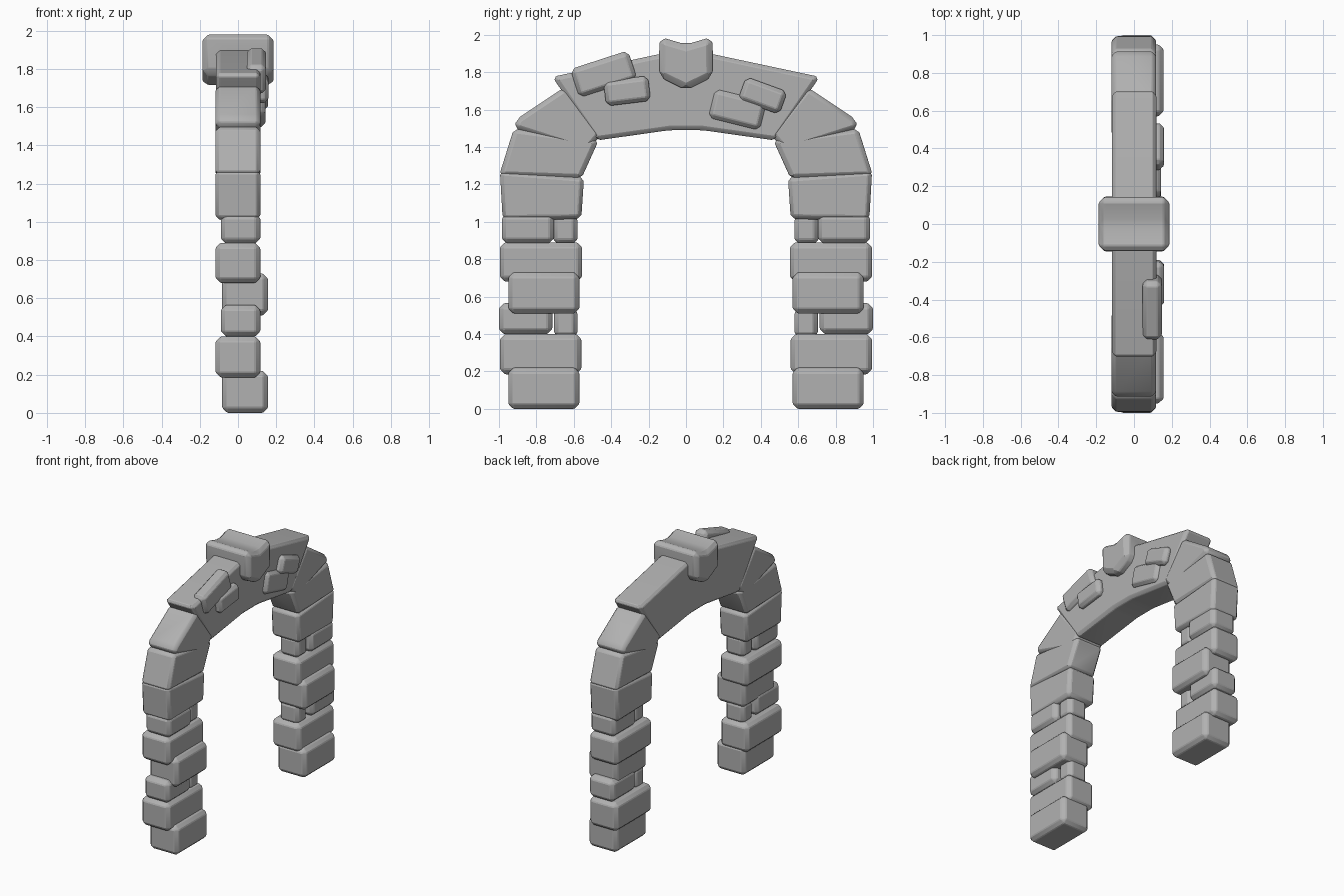
import bpy, bmesh
from math import cos, sin, radians

if "Cube" in bpy.data.objects:
    bpy.data.objects.remove(bpy.data.objects["Cube"])

# dark grey stone
stone_mat = bpy.data.materials.new("stone")
stone_mat.diffuse_color = (0.44, 0.44, 0.44, 1)
stone_mat.use_nodes = True
stone_mat.node_tree.nodes["Principled BSDF"].inputs["Base Color"].default_value = stone_mat.diffuse_color


def prism(name, profile, x0, x1, bevel=0.027, mirror=False):
    """Extrude a (y, z) outline from x0 to x1 and chamfer its edges."""
    pts = [(-y, z) for y, z in profile] if mirror else profile
    bm = bmesh.new()
    face = bm.faces.new([bm.verts.new((x0, y, z)) for y, z in pts])
    ext = bmesh.ops.extrude_face_region(bm, geom=[face])
    moved = [g for g in ext["geom"] if isinstance(g, bmesh.types.BMVert)]
    bmesh.ops.translate(bm, verts=moved, vec=(x1 - x0, 0, 0))
    bmesh.ops.recalc_face_normals(bm, faces=bm.faces[:])
    bmesh.ops.bevel(bm, geom=bm.edges[:], offset=bevel, segments=1,
                    profile=0.5, affect='EDGES', clamp_overlap=True)
    bmesh.ops.recalc_face_normals(bm, faces=bm.faces[:])
    # soften the chamfers a little
    corner = [e for e in bm.edges if len(e.link_faces) == 2
              and e.calc_face_angle() > radians(30)]
    bmesh.ops.bevel(bm, geom=corner, offset=bevel * 0.2, segments=1,
                    profile=0.5, affect='EDGES', clamp_overlap=True)
    me = bpy.data.meshes.new(name)
    bm.to_mesh(me)
    bm.free()
    me.materials.append(stone_mat)
    ob = bpy.data.objects.new(name, me)
    bpy.context.collection.objects.link(ob)
    bpy.ops.object.select_all(action='DESELECT')
    ob.select_set(True)
    bpy.context.view_layer.objects.active = ob
    bpy.ops.object.shade_smooth_by_angle(angle=radians(20))
    return ob


def rect(y0, y1, z0, z1):
    return [(y0, z0), (y1, z0), (y1, z1), (y0, z1)]


def turned_rect(cy, cz, w, h, deg):
    c, s = cos(radians(deg)), sin(radians(deg))
    return [(cy + a * w / 2 * c - b * h / 2 * s, cz + a * w / 2 * s + b * h / 2 * c)
            for a, b in ((-1, -1), (1, -1), (1, 1), (-1, 1))]


# pillar stones: name, y range, z range, x range
stones = [
    ("base_stone", (0.57, 0.95), (0.0, 0.22), (-0.083, 0.157)),
    ("lower_wide_stone", (0.56, 0.995), (0.185, 0.40), (-0.118, 0.117)),
    ("lower_outer_stone", (0.715, 1.0), (0.40, 0.565), (-0.09, 0.117)),
    ("lower_filler_stone", (0.58, 0.705), (0.38, 0.54), (-0.07, 0.09)),
    ("middle_stone", (0.57, 0.95), (0.51, 0.73), (-0.083, 0.157)),
    ("upper_wide_stone", (0.555, 0.995), (0.68, 0.89), (-0.118, 0.117)),
    ("upper_outer_stone", (0.705, 0.985), (0.885, 1.045), (-0.09, 0.117)),
    ("upper_filler_stone", (0.58, 0.71), (0.88, 1.04), (-0.07, 0.09)),
]
# curved stones at the shoulder of the arch, as (y, z) outlines
shoulder = [
    ("spring_stone", [(0.56, 1.015), (0.98, 1.01), (0.995, 1.275), (0.545, 1.24)]),
    ("lower_wedge", [(0.56, 1.23), (1.0, 1.245), (0.92, 1.50), (0.465, 1.44)]),
    ("upper_wedge", [(0.53, 1.375), (0.92, 1.50), (0.905, 1.55), (0.65, 1.72), (0.45, 1.47)]),
]
for side, mir in (("right", False), ("left", True)):
    for name, y, z, x in stones:
        prism(f"{name}_{side}", rect(*y, *z), *x, mirror=mir)
    for name, outline in shoulder:
        prism(f"{name}_{side}", outline, -0.118, 0.117, 0.022, mir)

# single crown beam spanning the top
half = [(0.09, 1.49), (0.48, 1.435), (0.715, 1.775), (0.08, 1.91)]
prism("crown_beam", half + [(-y, z) for y, z in reversed(half)], -0.116, 0.118, 0.02)

# shield shaped keystone
prism("keystone", [(0, 1.703), (0.145, 1.775), (0.142, 1.99), (0, 1.948),
                   (-0.142, 1.99), (-0.145, 1.775)], -0.187, 0.187, 0.03)

# raised facing bricks on the +x face
for name, args, front in (
        ("facing_brick_large_left", (-0.44, 1.79, 0.325, 0.16, 18), 0.147),
        ("facing_brick_small_left", (-0.315, 1.70, 0.24, 0.135, 7), 0.16),
        ("facing_brick_large_right", (0.275, 1.60, 0.285, 0.16, -14), 0.143),
        ("facing_brick_small_right", (0.41, 1.675, 0.235, 0.13, -20), 0.158)):
    prism(name, turned_rect(*args), 0.046, front, 0.023)
